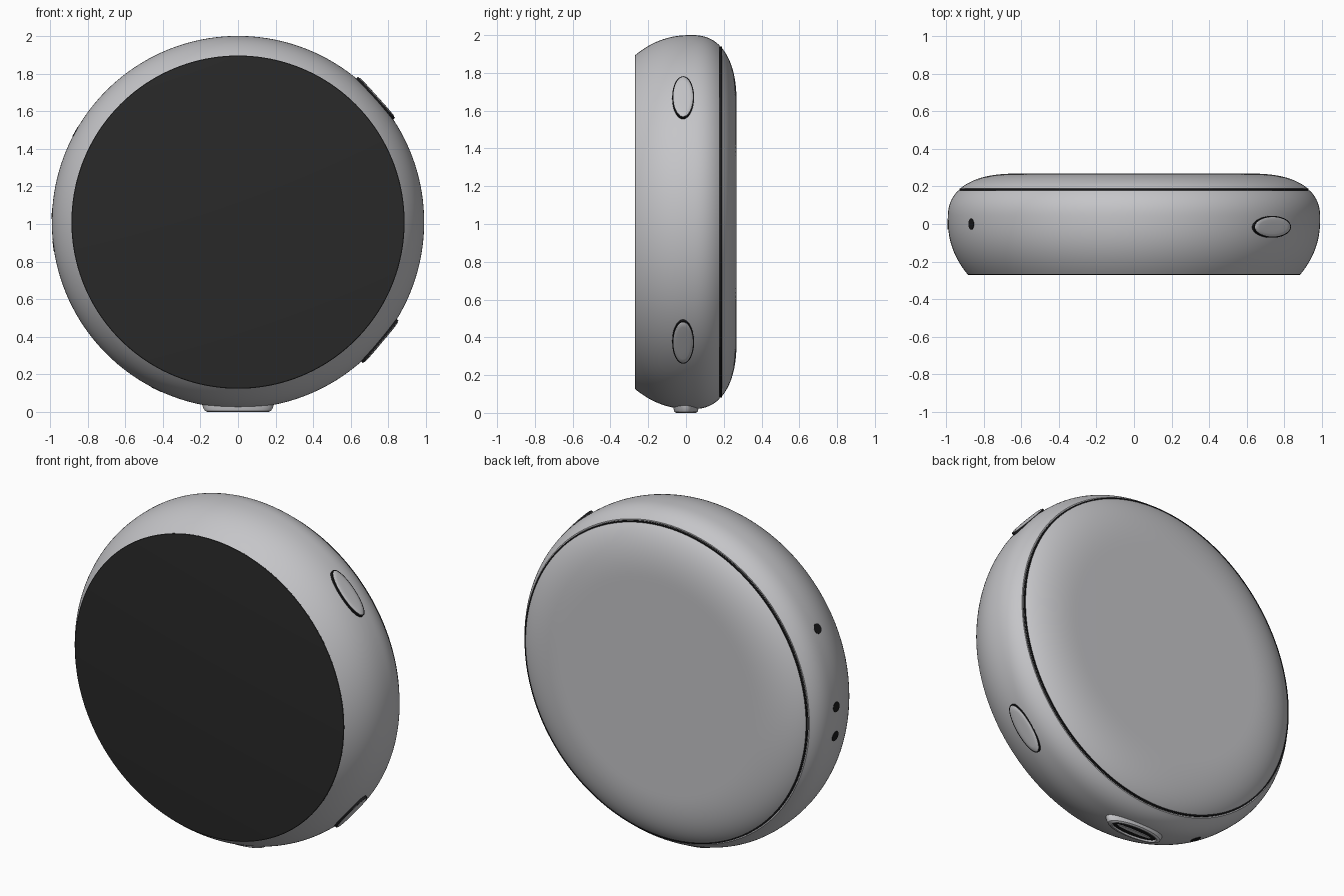
import bpy, bmesh, math
from mathutils import Matrix, Vector

cube = bpy.data.objects.get("Cube")
if cube:
    bpy.data.objects.remove(cube, do_unlink=True)

CENTRE = Vector((0, 0, 1.01))
R = 0.99          # widest body radius
MID = 0.03        # depth of the widest ring


def material(name, rgb):
    m = bpy.data.materials.new(name)
    m.use_nodes = True
    m.diffuse_color = (*rgb, 1)
    m.node_tree.nodes["Principled BSDF"].inputs["Base Color"].default_value = (*rgb, 1)
    return m


silver = material("silver", (0.56, 0.56, 0.58))
glass = material("dark glass", (0.022, 0.022, 0.022))
black = material("black", (0.01, 0.01, 0.011))


def stack(name, rings, mat, matrix, segments=48):
    """Loft elliptical rings (half length, half width, height) and cap both ends."""
    bm = bmesh.new()
    loops = []
    for a, b, h in rings:
        angles = [math.tau * i / segments for i in range(segments)]
        loops.append([bm.verts.new((a * math.cos(t), b * math.sin(t), h)) for t in angles])
    for lo, hi in zip(loops, loops[1:]):
        for i in range(segments):
            j = (i + 1) % segments
            bm.faces.new((lo[i], lo[j], hi[j], hi[i]))
    bm.faces.new(loops[0][::-1])
    bm.faces.new(loops[-1])
    bmesh.ops.recalc_face_normals(bm, faces=bm.faces)
    mesh = bpy.data.meshes.new(name)
    bm.to_mesh(mesh)
    bm.free()
    mesh.materials.append(mat)
    ob = bpy.data.objects.new(name, mesh)
    bpy.context.collection.objects.link(ob)
    ob.matrix_world = matrix
    bpy.ops.object.select_all(action='DESELECT')
    ob.select_set(True)
    bpy.context.view_layer.objects.active = ob
    bpy.ops.object.shade_smooth_by_angle(angle=math.radians(30))
    return ob


def disc(name, profile, mat):
    """Round part about the depth axis, from (radius, depth) points."""
    m = Matrix.Translation(CENTRE) @ Matrix.Rotation(-math.pi / 2, 4, 'X')
    return stack(name, [(r, r, y) for r, y in profile], mat, m, 160)


def on_rim(name, degrees, rings, mat, depth=0.0):
    """Oval part standing on the rim, at an angle from +x towards +z."""
    turn = Matrix.Rotation(math.radians(90 - degrees), 4, 'Y')
    m = Matrix.Translation(CENTRE + Vector((0, depth, 0))) @ turn
    return stack(name, rings, mat, m)


def front_radius(y):
    return R - 0.105 * (abs(MID - y) / 0.298) ** 2.3


def back_radius(y):
    return 0.62 + 0.37 * (1 - ((y - MID) / 0.238) ** 2.4) ** (1 / 2.4)


# Main shell, seam groove and back cover
SEAM, GAP = 0.18, 0.003
shell = [(front_radius(y), y) for y in (-0.268 + 0.298 * i / 24 for i in range(25))]
shell += [(back_radius(y), y) for y in (MID + (SEAM - GAP - MID) * i / 10 for i in range(1, 11))]
disc("main_shell", shell, silver)

seam_r = back_radius(SEAM) - 0.004
disc("seam_groove", [(seam_r, SEAM - 0.02), (seam_r, SEAM + 0.01)], black)

start = math.asin(((SEAM + GAP - MID) / 0.238) ** 1.2)
cover = []
for i in range(25):
    t = start + (math.pi / 2 - start) * i / 24
    cover.append((0.62 + 0.37 * max(math.cos(t), 0) ** (2 / 2.4),
                  MID + 0.238 * math.sin(t) ** (2 / 2.4)))
disc("back_cover", cover, silver)

# Screen, just proud of the shell
disc("screen", [(0.886, -0.26), (0.886, -0.267), (0.883, -0.27), (0.876, -0.271)], glass)

# Two side buttons with dark surrounds
for name, angle in (("upper", 42), ("lower", -40)):
    on_rim(name + "_button_gap", angle,
           [(0.147, 0.058, 0.96), (0.147, 0.058, 0.991)], black, -0.015)
    on_rim(name + "_button", angle,
           [(0.14, 0.052, 0.96), (0.14, 0.052, 0.992), (0.135, 0.048, 0.995),
            (0.11, 0.037, 0.997), (0.06, 0.02, 0.998)], silver, -0.015)

# Charging port underneath
on_rim("port_rim", -90,
       [(0.19, 0.068, 0.96), (0.187, 0.067, 0.985), (0.175, 0.062, 1.004),
        (0.16, 0.053, 1.01), (0.15, 0.046, 1.009), (0.145, 0.042, 0.998)], silver)
on_rim("port_recess", -90, [(0.146, 0.043, 0.99), (0.146, 0.043, 1.0)], black)
on_rim("port_tongue", -90, [(0.115, 0.012, 0.99), (0.115, 0.012, 1.004)], silver)

# Small microphone holes
for i, angle in enumerate((151, 177.3, 187.5, 244)):
    on_rim("microphone_hole_%d" % (i + 1), angle,
           [(0.029, 0.029, 0.985), (0.029, 0.029, 0.9915)], black)
